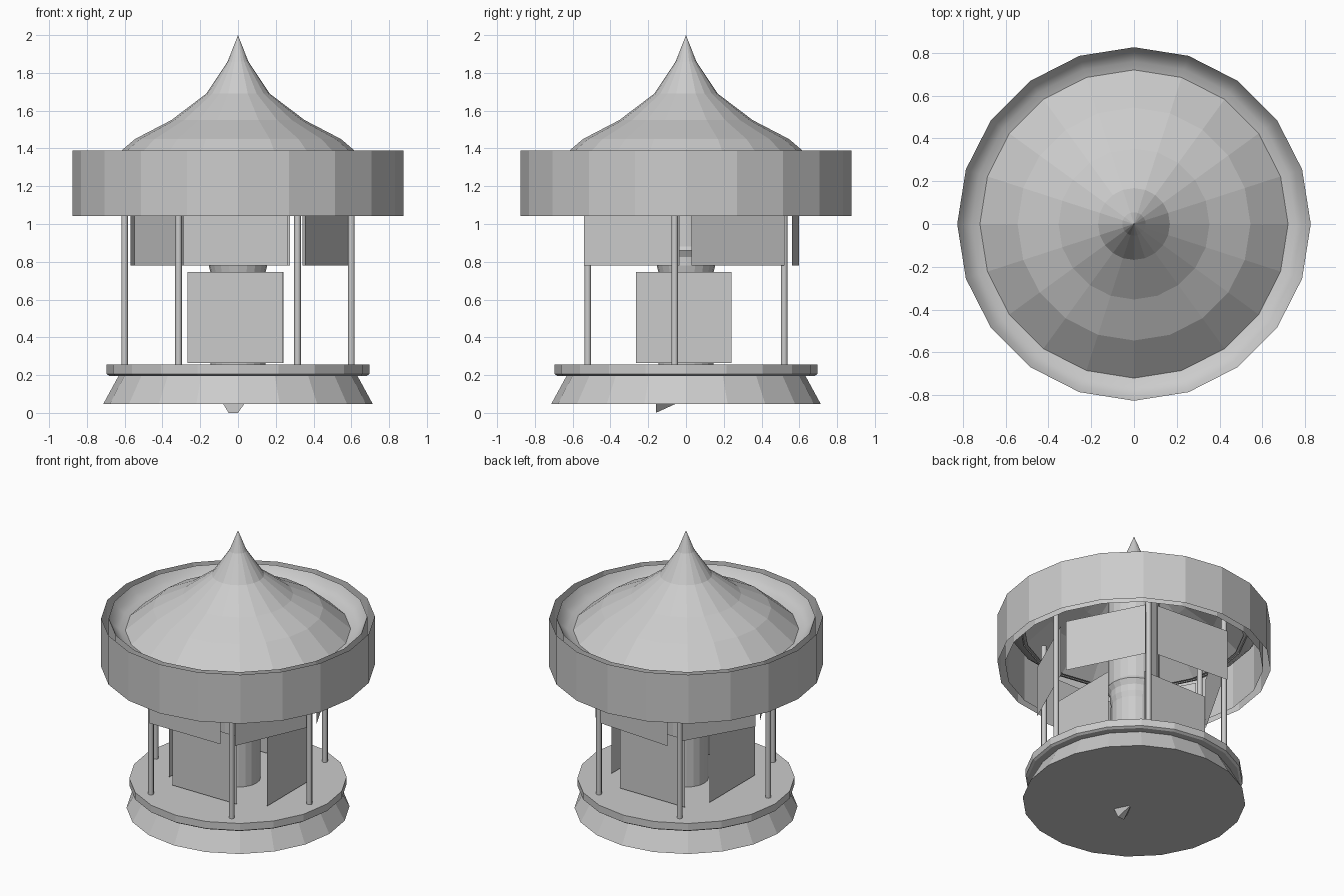
import bpy
import bmesh
from math import sin, cos, pi, radians
from mathutils import Matrix

SIDES = 20

old = bpy.data.objects.get("Cube")
if old:
    bpy.data.objects.remove(old, do_unlink=True)

grey = bpy.data.materials.new("plain grey")
grey.use_nodes = True
grey.diffuse_color = (0.6, 0.6, 0.6, 1)
grey.node_tree.nodes["Principled BSDF"].inputs["Base Color"].default_value = (0.6, 0.6, 0.6, 1)


def finish(name, bm, smooth=False):
    mesh = bpy.data.meshes.new(name)
    bm.to_mesh(mesh)
    bm.free()
    mesh.materials.append(grey)
    for face in mesh.polygons:
        face.use_smooth = smooth
    obj = bpy.data.objects.new(name, mesh)
    bpy.context.collection.objects.link(obj)
    return obj


def lathe(name, profile, sides=SIDES, smooth=False, centre=(0, 0)):
    """Revolve (radius, height) points around a vertical axis."""
    bm = bmesh.new()
    rings = []
    for r, z in profile:
        if r == 0:
            rings.append([bm.verts.new((*centre, z))] * sides)
        else:
            rings.append([bm.verts.new((centre[0] + r * cos(2 * pi * i / sides),
                                        centre[1] + r * sin(2 * pi * i / sides), z))
                          for i in range(sides)])
    for low, high in zip(rings, rings[1:]):
        for i in range(sides):
            j = (i + 1) % sides
            corners = dict.fromkeys((low[i], low[j], high[j], high[i]))
            bm.faces.new(list(corners))
    return finish(name, bm, smooth)


def panel(name, centre, facing, width, bottom, top):
    """Thin upright sheet at an (x, y) centre, facing the given angle."""
    bm = bmesh.new()
    corners = [(0, -width / 2, bottom), (0, width / 2, bottom),
               (0, width / 2, top), (0, -width / 2, top)]
    bm.faces.new([bm.verts.new(c) for c in corners])
    bm.transform(Matrix.Translation((*centre, 0)) @ Matrix.Rotation(radians(facing), 4, "Z"))
    return finish(name, bm)


# Base: flared plinth and floor plate
lathe("plinth", [(0, 0.048), (0.713, 0.048), (0.63, 0.2), (0, 0.2)])
lathe("floor_plate", [(0, 0.195), (0.68, 0.195), (0.695, 0.205), (0.695, 0.255), (0, 0.255)])

# Small wedge foot under the plinth
bm = bmesh.new()
for point in [(-0.08, -0.16, 0.05), (0.035, -0.16, 0.05), (-0.02, -0.05, 0.05),
              (-0.05, -0.16, 0), (0, -0.16, 0)]:
    bm.verts.new(point)
bmesh.ops.convex_hull(bm, input=bm.verts)
finish("wedge_foot", bm)

# Central column with a collar
lathe("column", [(0.145, 0.255), (0.145, 0.74), (0.155, 0.78), (0.155, 0.825),
                 (0.175, 0.86), (0.165, 0.88), (0.165, 1.6)])

# Three mirrored pairs of slim poles
for place, x, y in [("front", 0.315, -0.52), ("middle", 0.6, -0.06), ("back", 0.315, 0.52)]:
    for side, sign in (("left", 1), ("right", -1)):
        lathe(f"{place}_{side}_pole", [(0.018, 0.25), (0.018, 1.3)], sides=8, smooth=True,
              centre=(sign * x, y))

# Hanging upper panels, each slightly askew: x, y, facing angle
hanging = [(0.468, -0.287, -24), (0.468, 0.275, 27), (0, 0.58, 86),
           (-0.43, 0.275, 150), (-0.415, -0.28, 209), (-0.013, -0.573, 270)]
for k, (x, y, facing) in enumerate(hanging):
    panel(f"upper_panel_{k + 1}", (x, y), facing, 0.553, 0.78, 1.14)

# Standing lower panels
standing = [(0.413, -0.012), (-0.012, 0.39), (-0.352, -0.012), (-0.014, -0.352)]
for k, centre in enumerate(standing):
    panel(f"lower_panel_{k + 1}", centre, 90 * k, 0.505, 0.265, 0.745)

# Roof: outer band with inner lining, curved gutter and pointed canopy
lathe("canopy_band", [(0.875, 1.043), (0.875, 1.388)])
lathe("band_lining", [(0.827, 1.043), (0.827, 1.385)])
lathe("roof_gutter", [(0.70, 1.295), (0.76, 1.31), (0.80, 1.34), (0.827, 1.385)], smooth=True)
lathe("canopy_roof", [(0.727, 1.295), (0.545, 1.45), (0.353, 1.55), (0.168, 1.69),
                      (0.055, 1.86), (0, 2)])
